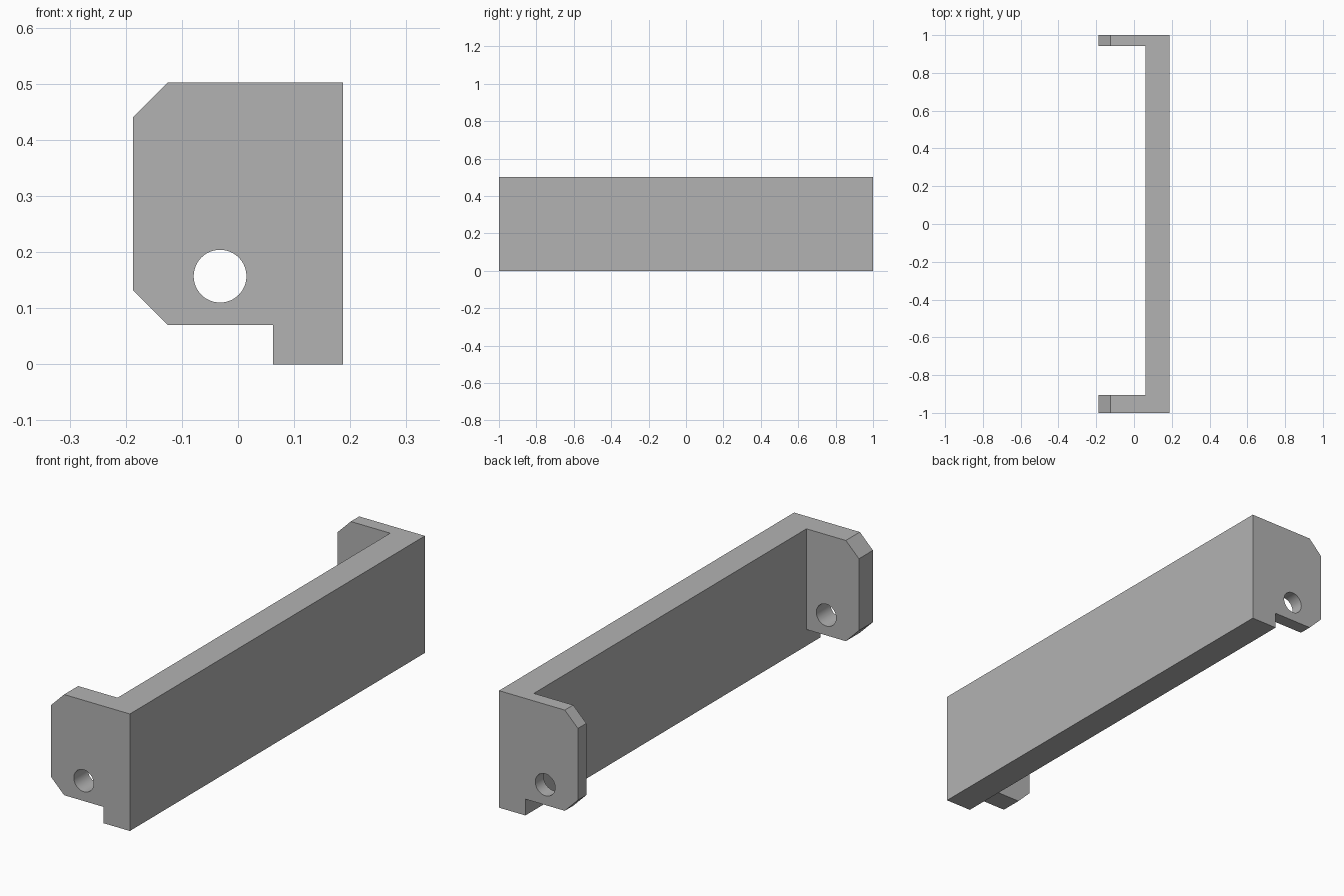
import bpy
import bmesh
import math
from mathutils import Matrix, Vector

default = bpy.data.objects.get("Cube")
if default:
    bpy.data.objects.remove(default, do_unlink=True)

grey = bpy.data.materials.new("plain grey")
grey.use_nodes = True
grey.diffuse_color = (0.45, 0.45, 0.45, 1)
grey.node_tree.nodes["Principled BSDF"].inputs["Base Color"].default_value = grey.diffuse_color

SIDE, BAR, TOP, STEP, CUT = 0.187, 0.062, 0.502, 0.07, 0.062
FRONT_INNER, BACK_INNER = -0.905, 0.943


def add_object(name, bm):
    bmesh.ops.recalc_face_normals(bm, faces=bm.faces)
    mesh = bpy.data.meshes.new(name)
    bm.to_mesh(mesh)
    bm.free()
    mesh.materials.append(grey)
    obj = bpy.data.objects.new(name, mesh)
    bpy.context.collection.objects.link(obj)
    return obj


def cut(obj, cutter):
    mod = obj.modifiers.new("cut", "BOOLEAN")
    mod.operation = "DIFFERENCE"
    mod.solver = "EXACT"
    mod.object = cutter
    cutter.hide_render = True
    bpy.context.view_layer.objects.active = obj
    bpy.ops.object.modifier_apply(modifier=mod.name)
    bpy.data.objects.remove(cutter, do_unlink=True)


# Full-length bracket with chamfered ears and a stepped underside
profile = [(BAR, 0), (SIDE, 0), (SIDE, TOP), (CUT - SIDE, TOP),
           (-SIDE, TOP - CUT), (-SIDE, STEP + CUT), (CUT - SIDE, STEP), (BAR, STEP)]
bm = bmesh.new()
face = bm.faces.new([bm.verts.new((x, -1, z)) for x, z in profile])
new = bmesh.ops.extrude_face_region(bm, geom=[face])["geom"]
bmesh.ops.translate(bm, verts=[v for v in new if isinstance(v, bmesh.types.BMVert)],
                    vec=(0, 2, 0))
bracket = add_object("mounting_bracket", bm)

# Open pocket between the thick front ear and thin back ear
bm = bmesh.new()
center = Vector((BAR - 0.5, (FRONT_INNER + BACK_INNER) / 2, 0.3))
bmesh.ops.create_cube(bm, size=1, matrix=Matrix.Translation(center)
                      @ Matrix.Diagonal((1, BACK_INNER - FRONT_INNER, 1, 1)))
cut(bracket, add_object("pocket_cutter", bm))

# Round hole through both ears
bm = bmesh.new()
bmesh.ops.create_cone(bm, cap_ends=True, segments=64, radius1=0.047, radius2=0.047, depth=3,
                      matrix=Matrix.Translation((-0.032, 0, 0.157))
                      @ Matrix.Rotation(math.pi / 2, 4, "X"))
cut(bracket, add_object("hole_cutter", bm))

# Smooth hole walls, crisp edges elsewhere
bpy.ops.object.select_all(action="DESELECT")
bracket.select_set(True)
bpy.context.view_layer.objects.active = bracket
bpy.ops.object.shade_smooth_by_angle(angle=math.radians(30))
